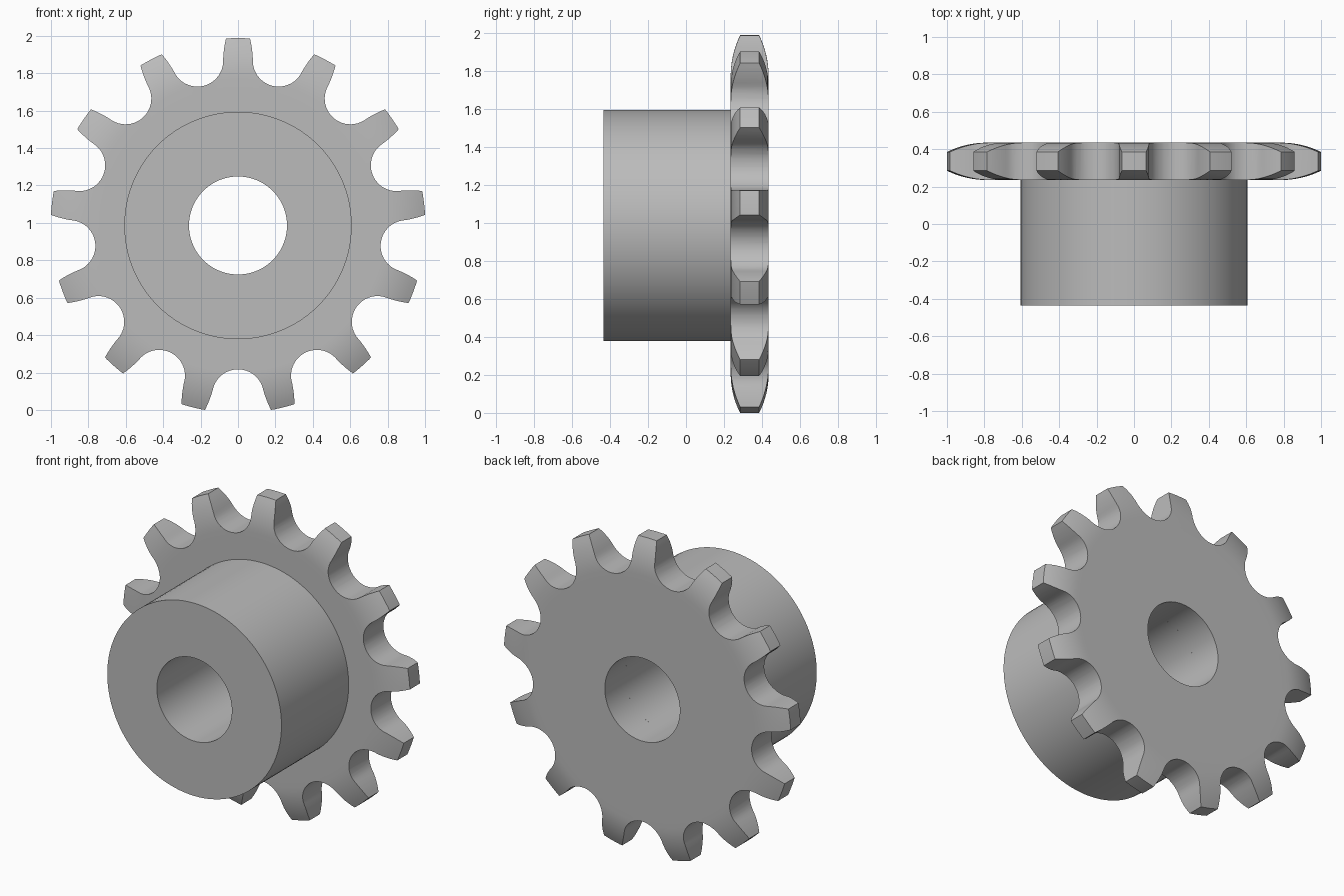
import bpy, bmesh
from math import sin, cos, pi, radians, sqrt

cube = bpy.data.objects.get("Cube")
if cube:
    bpy.data.objects.remove(cube, do_unlink=True)

TEETH = 13
CENTRE_Z = 0.986
BORE, HUB, TIP = 0.262, 0.608, 1.002
FRONT, PLATE_FRONT, BACK = -0.435, 0.235, 0.435

steel = bpy.data.materials.new("grey_steel")
steel.use_nodes = True
grey = (0.5, 0.5, 0.5, 1)
steel.diffuse_color = grey
steel.node_tree.nodes["Principled BSDF"].inputs["Base Color"].default_value = grey


def polar(r, a, y):
    """Point at radius r, turned clockwise by a from the top."""
    return (r * sin(a), y, CENTRE_Z + r * cos(a))


def finish(name, bm):
    bmesh.ops.recalc_face_normals(bm, faces=bm.faces)
    mesh = bpy.data.meshes.new(name)
    bm.to_mesh(mesh)
    bm.free()
    obj = bpy.data.objects.new(name, mesh)
    bpy.context.collection.objects.link(obj)
    mesh.materials.append(steel)
    return obj


def lathe(name, profile, steps):
    """Revolve a closed (radius, y) profile around the bore axis."""
    bm = bmesh.new()
    rings = [[bm.verts.new(polar(r, 2 * pi * i / steps, y)) for r, y in profile]
             for i in range(steps)]
    n = len(profile)
    for i in range(steps):
        a, b = rings[i], rings[(i + 1) % steps]
        for j in range(n):
            k = (j + 1) % n
            bm.faces.new((a[j], a[k], b[k], b[j]))
    return finish(name, bm)


def smooth(obj):
    bpy.ops.object.select_all(action='DESELECT')
    obj.select_set(True)
    bpy.context.view_layer.objects.active = obj
    bpy.ops.object.shade_smooth_by_angle(angle=radians(25))


# Hub
hub = lathe("hub", [(BORE, FRONT), (HUB, FRONT), (HUB, PLATE_FRONT), (BORE, PLATE_FRONT)], 104)
smooth(hub)

# Plate blank, thinned towards the rim by an arc on each side
mid, half = (PLATE_FRONT + BACK) / 2, (BACK - PLATE_FRONT) / 2
start, drop = 0.785, 0.05
reach = TIP - start
arc_r = (reach ** 2 + drop ** 2) / (2 * drop)
side = [(BORE, half), (0.74, half)]
for i in range(9):
    d = reach * i / 8
    side.append((start + d, half - arc_r + sqrt(arc_r ** 2 - d ** 2)))
profile = [(r, mid - h) for r, h in side] + [(r, mid + h) for r, h in reversed(side)]
plate = lathe("toothed_plate", profile, TEETH * 10)

# Pocket outline: round seat, then gently curved flanks out to the tip
seat_r, seat_centre, seat_end = 0.138, 0.907, radians(71)
right = [(seat_r * sin(seat_end * i / 10), seat_centre - seat_r * cos(seat_end * i / 10))
         for i in range(11)]
x0, z0 = right[-1]
x1, z1 = 0.176, 0.985
for i in range(1, 6):
    t = i / 5
    bulge = 0.004 * 4 * t * (1 - t)
    right.append((x0 + (x1 - x0) * t - bulge, z0 + (z1 - z0) * t))
right.append((x1 + 0.045, z1 + 0.1))
outline = [(-x, z) for x, z in reversed(right[1:])] + right

# Cut one pocket between each pair of teeth
bm = bmesh.new()
for k in range(TEETH):
    a = 2 * pi * (k + 0.5) / TEETH
    ends = [[bm.verts.new((x * cos(a) + z * sin(a), y, CENTRE_Z - x * sin(a) + z * cos(a)))
             for x, z in outline] for y in (PLATE_FRONT - 0.1, BACK + 0.1)]
    near, far = ends
    bm.faces.new(near)
    bm.faces.new(list(reversed(far)))
    for j in range(len(outline)):
        k2 = (j + 1) % len(outline)
        bm.faces.new((near[j], far[j], far[k2], near[k2]))
cutter = finish("pocket_cutter", bm)
cutter.hide_render = True

cut = plate.modifiers.new("pockets", 'BOOLEAN')
cut.operation = 'DIFFERENCE'
cut.solver = 'EXACT'
cut.object = cutter
bpy.context.view_layer.objects.active = plate
bpy.ops.object.modifier_apply(modifier=cut.name)
bpy.data.objects.remove(cutter, do_unlink=True)
smooth(plate)
